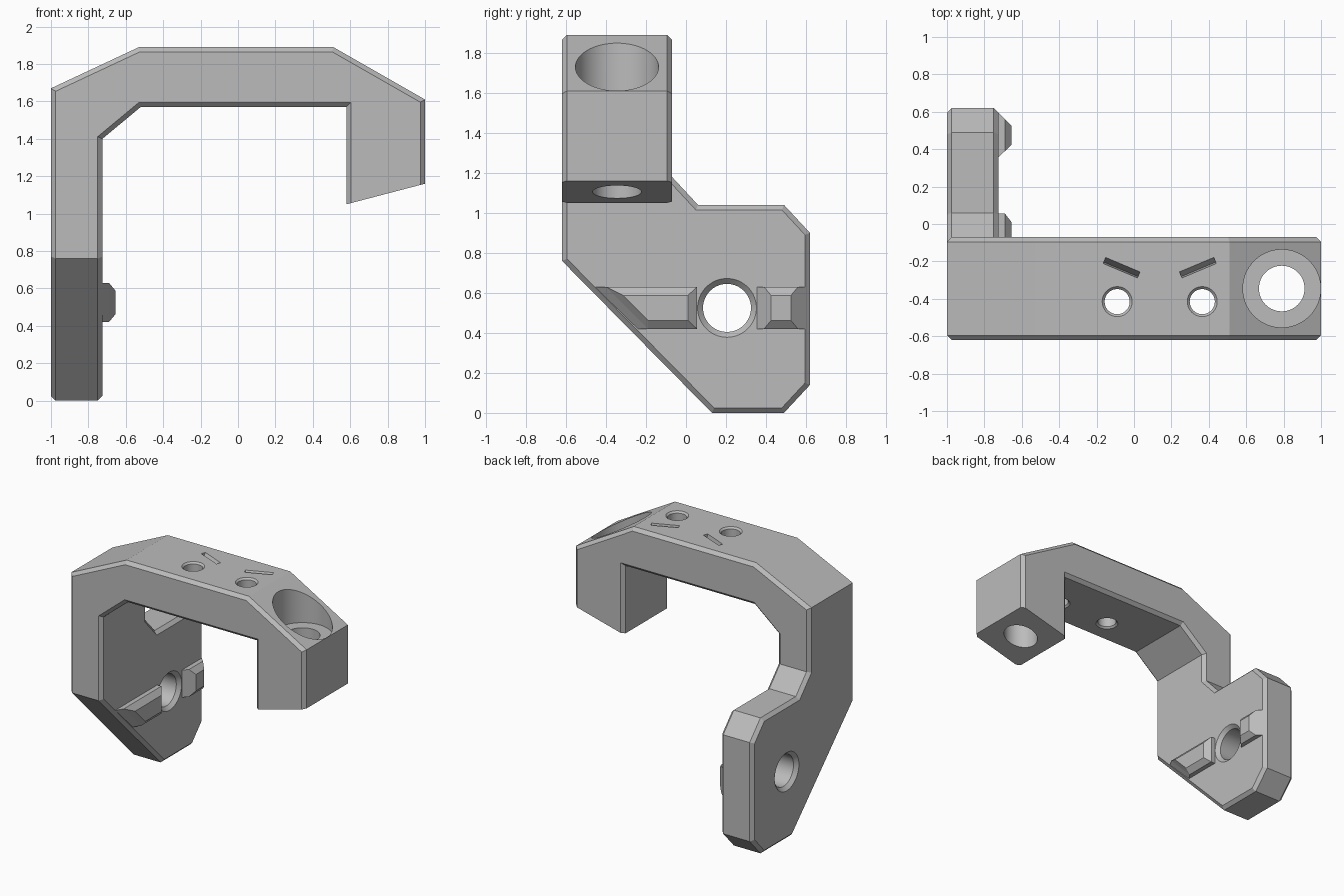
import bpy, bmesh, math
from mathutils import Vector

cube = bpy.data.objects.get("Cube")
if cube:
    bpy.data.objects.remove(cube, do_unlink=True)

grey = bpy.data.materials.new("plain_grey")
grey.use_nodes = True
GREY = (0.5, 0.5, 0.5, 1)
grey.diffuse_color = GREY
grey.node_tree.nodes["Principled BSDF"].inputs["Base Color"].default_value = GREY


def loft(bm, rings):
    """Skin a closed solid through rings of equal length."""
    rows = [[bm.verts.new(p) for p in ring] for ring in rings]
    n = len(rows[0])
    for a, b in zip(rows, rows[1:]):
        for i in range(n):
            j = (i + 1) % n
            bm.faces.new((a[i], a[j], b[j], b[i]))
    bm.faces.new(rows[0][::-1])
    bm.faces.new(rows[-1])


def finish(bm, name):
    bmesh.ops.recalc_face_normals(bm, faces=bm.faces)
    mesh = bpy.data.meshes.new(name)
    bm.to_mesh(mesh)
    bm.free()
    mesh.materials.append(grey)
    obj = bpy.data.objects.new(name, mesh)
    bpy.context.collection.objects.link(obj)
    return obj


def activate(obj):
    bpy.ops.object.select_all(action='DESELECT')
    obj.select_set(True)
    bpy.context.view_layer.objects.active = obj


def cut(target, cutter):
    """Subtract a cutter from the target, then throw it away."""
    cutter.hide_render = True
    activate(target)
    mod = target.modifiers.new("cut", 'BOOLEAN')
    mod.operation = 'DIFFERENCE'
    mod.solver = 'EXACT'
    mod.object = cutter
    bpy.ops.object.modifier_apply(modifier=mod.name)
    bpy.data.objects.remove(cutter, do_unlink=True)


def turned(axis, centre, profile, segments=64):
    """Turned cutter from (position, radius) pairs along the x or z axis."""
    bm = bmesh.new()
    rings = []
    for h, r in profile:
        ring = []
        for k in range(segments):
            a = math.tau * k / segments
            u, v = centre[0] + r * math.cos(a), centre[1] + r * math.sin(a)
            ring.append((h, u, v) if axis == 'x' else (u, v, h))
        rings.append(ring)
    loft(bm, rings)
    return finish(bm, "hole_cutter")


def countersunk(axis, centre, lo, hi, r, c):
    """Through hole with a 45 degree rim of width c at both ends."""
    e = 0.02
    return turned(axis, centre, [(lo - e, r + c + e), (lo + c, r),
                                 (hi - c, r), (hi + e, r + c + e)])


# Main body: arch and side plate welded at the joint height
LEFT, INNER, FRONT, BACK = -1.0, -0.725, -0.62, -0.07
UNDER, TOP, JOINT, CHAMFER = 1.57, 1.89, 1.18, 0.025
arch = [(LEFT, JOINT), (LEFT, 1.67), (-0.53, TOP), (0.51, TOP), (1, 1.61),
        (1, 1.16), (0.58, 1.05), (0.58, UNDER), (-0.52, UNDER),
        (INNER, 1.4), (INNER, JOINT)]
plate = [(FRONT, JOINT), (FRONT, 0.76), (0.13, 0), (0.49, 0), (0.62, 0.14),
         (0.62, 0.9), (0.49, 1.04), (0.06, 1.04), (BACK, JOINT)]

bm = bmesh.new()
loft(bm, [[(x, y, z) for x, z in arch] for y in (FRONT, BACK)])
loft(bm, [[(x, y, z) for y, z in plate] for x in (LEFT, INNER)])
joint = [f for f in bm.faces if all(abs(v.co.z - JOINT) < 1e-4 for v in f.verts)]
bmesh.ops.delete(bm, geom=joint, context='FACES_ONLY')
bmesh.ops.remove_doubles(bm, verts=bm.verts, dist=1e-4)
bmesh.ops.recalc_face_normals(bm, faces=bm.faces)
bmesh.ops.dissolve_limit(bm, angle_limit=0.01, verts=bm.verts, edges=bm.edges)


def is_rim(edge):
    a, b = (v.co for v in edge.verts)
    high = max(a.z, b.z) > JOINT + 0.01
    on_arch = abs(a.y - b.y) < 1e-4 and high
    on_plate = abs(a.x - b.x) < 1e-4 and not high and a.x < 0
    return on_arch or on_plate


bmesh.ops.bevel(bm, geom=[e for e in bm.edges if is_rim(e)], offset=CHAMFER,
                offset_type='OFFSET', segments=1, profile=0.5, affect='EDGES')
body = finish(bm, "bracket_body")

# Pivot hole in the side plate
cut(body, countersunk('x', (0.205, 0.525), LEFT, INNER, 0.12, 0.027))

# Two screw holes through the arch
for x in (-0.09, 0.365):
    cut(body, countersunk('z', (x, -0.415), UNDER, TOP, 0.067, 0.013))

# Counterbored hole down through the tip
cut(body, turned('z', (0.79, -0.345), [(0.9, 0.122), (UNDER, 0.122),
                                       (UNDER, 0.208), (2.0, 0.208)]))

# Pair of angled marker grooves on top, mirrored
section = [(0.0175, TOP + 0.03), (0.0175, TOP), (-0.0095, TOP - 0.05),
           (-0.0175, TOP), (-0.0175, TOP + 0.03)]
start, end = Vector((-0.158, -0.195)), Vector((0.025, -0.272))
along = (end - start).normalized()
side = Vector((-along.y, along.x))
for mirrored in (False, True):
    rings = []
    for p in (start, end):
        ring = []
        for w, z in section:
            q = p + side * w
            ring.append((0.275 - q.x if mirrored else q.x, q.y, z))
        rings.append(ring)
    bm = bmesh.new()
    loft(bm, rings)
    cut(body, finish(bm, "groove_cutter"))

# Locating ribs on the inner face of the plate, either side of the hole
Z0, Z1, B = 0.42, 0.63, 0.042
levels = (INNER - 0.01, INNER, -0.69, -0.655)


def rib(name, ends):
    """Each end gives the y at the top and bottom edge for one level."""
    bm = bmesh.new()
    rings = []
    for k, (x, (t0, b0, t1, b1)) in enumerate(zip(levels, ends)):
        d = B if k == 3 else 0
        rings.append([(x, t0, Z1 - d), (x, b0, Z0 + d),
                      (x, b1, Z0 + d), (x, t1, Z1 - d)])
    loft(bm, rings)
    return finish(bm, name)


back_base = (0.355, 0.355, 0.595, 0.595)
front_base = (-0.455, -0.24, 0.055, 0.055)
ribs = [
    rib("back_rib", [back_base, back_base, (0.39, 0.39, 0.56, 0.56),
                     (0.425, 0.425, 0.525, 0.525)]),
    rib("front_rib", [front_base, front_base, (-0.4, -0.19, 0.055, 0.055),
                      (-0.314, -0.19, 0.01, 0.01)]),
]

# Smooth hole walls, crisp edges elsewhere
activate(body)
bpy.ops.object.shade_smooth_by_angle(angle=math.radians(12))
